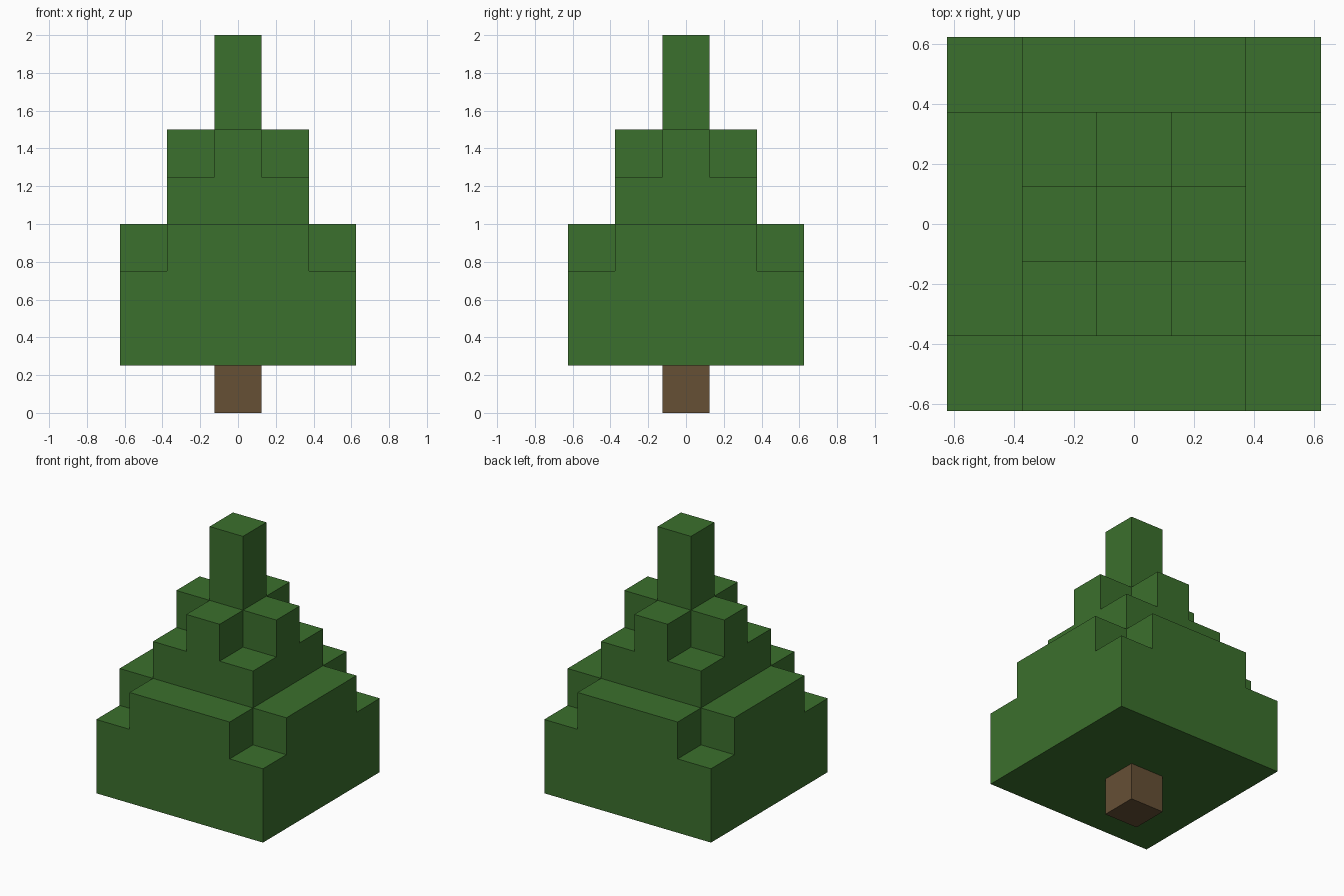
import bpy
import bmesh

default = bpy.data.objects.get("Cube")
if default:
    bpy.data.objects.remove(default, do_unlink=True)


def make_material(name, color):
    mat = bpy.data.materials.new(name)
    mat.use_nodes = True
    mat.diffuse_color = color
    mat.node_tree.nodes["Principled BSDF"].inputs["Base Color"].default_value = color
    return mat


def prism(name, outline, bottom, top, mat):
    """Extrude a flat outline straight up into a closed block."""
    bm = bmesh.new()
    base = bm.faces.new([bm.verts.new((x, y, bottom)) for x, y in outline])
    grown = bmesh.ops.extrude_face_region(bm, geom=[base], use_keep_orig=True)
    for item in grown["geom"]:
        if isinstance(item, bmesh.types.BMVert):
            item.co.z = top
    bmesh.ops.recalc_face_normals(bm, faces=bm.faces[:])
    mesh = bpy.data.meshes.new(name)
    bm.to_mesh(mesh)
    bm.free()
    mesh.materials.append(mat)
    obj = bpy.data.objects.new(name, mesh)
    bpy.context.collection.objects.link(obj)
    return obj


def square(half):
    return [(-half, -half), (half, -half), (half, half), (-half, half)]


def cross(half, arm):
    """Square outline with its four corners notched out."""
    points = []
    x, y = 1, 0
    for _ in range(4):
        # one arm end and the inner corner after it, turned a quarter each time
        for out, side in ((half, -arm), (half, arm), (arm, arm)):
            points.append((out * x - side * y, out * y + side * x))
        x, y = -y, x
    return points


leaf = make_material("leaf_green", (0.044, 0.162, 0.026, 1))
bark = make_material("bark_brown", (0.133, 0.080, 0.036, 1))

UNIT = 0.25
THIN, MIDDLE, WIDE = UNIT * 0.5, UNIT * 1.5, UNIT * 2.5

# Trunk
prism("trunk", square(THIN), 0, UNIT, bark)

# Lower foliage: full slab, then a layer with the corners missing
prism("lower_foliage", square(WIDE), UNIT, UNIT * 3, leaf)
prism("lower_foliage_step", cross(WIDE, MIDDLE), UNIT * 3, UNIT * 4, leaf)

# Upper foliage
prism("upper_foliage", square(MIDDLE), UNIT * 4, UNIT * 5, leaf)
prism("upper_foliage_step", cross(MIDDLE, THIN), UNIT * 5, UNIT * 6, leaf)

# Tip
prism("foliage_tip", square(THIN), UNIT * 6, UNIT * 8, leaf)
